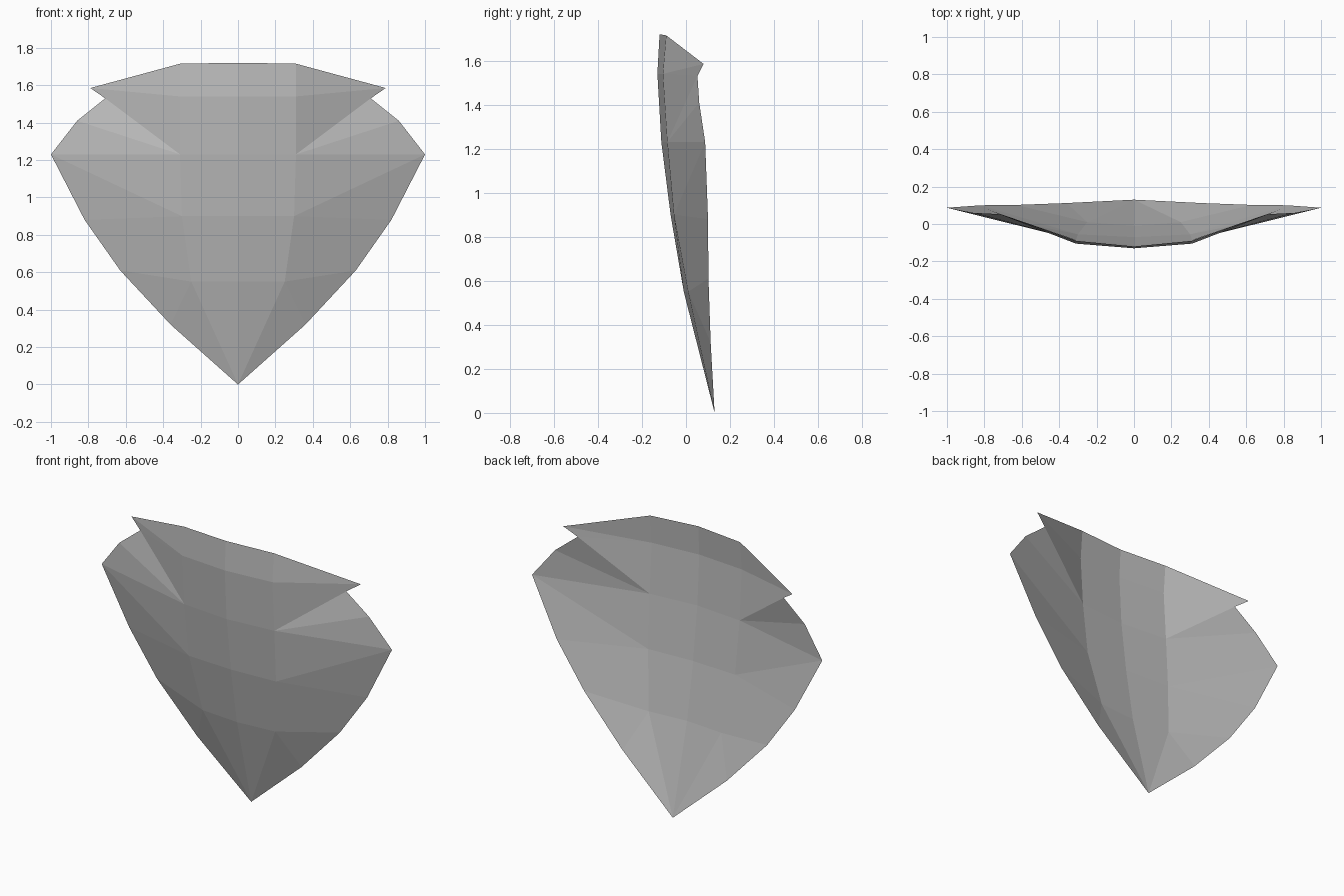
import bpy
import bmesh

cube = bpy.data.objects.get("Cube")
if cube:
    bpy.data.objects.remove(cube, do_unlink=True)

# Plain grey material
grey = bpy.data.materials.new("plain grey")
grey.use_nodes = True
colour = (0.5, 0.5, 0.5, 1)
grey.diffuse_color = colour
grey.node_tree.nodes["Principled BSDF"].inputs["Base Color"].default_value = colour

# Columns of the right-hand half, from the bottom point upwards
tip = (0, 0.13, 0)
centre = [(0, -0.01, 0.55), (0, -0.07, 0.9), (0, -0.112, 1.23),
          (0, -0.13, 1.54), (0, -0.12, 1.72)]
ridge = [(0.25, 0.01, 0.55), (0.3, -0.055, 0.9), (0.31, -0.085, 1.23),
         (0.31, -0.105, 1.54), (0.31, -0.09, 1.715)]
rim = [(0.36, 0.112, 0.32), (0.63, 0.102, 0.61), (0.82, 0.1, 0.88),
       (1, 0.087, 1.23), (0.86, 0.06, 1.41), (0.71, 0.052, 1.53),
       (0.79, 0.08, 1.585)]

bm = bmesh.new()
tip_v = bm.verts.new(tip)
c, r, e = ([bm.verts.new(p) for p in column] for column in (centre, ridge, rim))

# Middle band between the centre line and the ridge
bm.faces.new((tip_v, r[0], c[0]))
for i in range(4):
    bm.faces.new((c[i], r[i], r[i + 1], c[i + 1]))

# Side panels fanning from the ridge to the rim, then the pointed top flap
panels = [(tip_v, e[0], r[0]), (r[0], e[0], e[1]), (r[0], e[1], e[2], r[1]),
          (r[1], e[2], e[3]), (r[1], e[3], r[2]), (r[2], e[3], e[4]),
          (r[2], e[4], e[5]), (r[2], e[5], r[3]), (r[3], e[5], e[6]),
          (r[3], e[6], r[4])]
for panel in panels:
    bm.faces.new(panel)

# Mirror to the other half and weld along the centre line
half = bm.verts[:] + bm.edges[:] + bm.faces[:]
bmesh.ops.mirror(bm, geom=half, axis="X", merge_dist=0.001)
bmesh.ops.remove_doubles(bm, verts=bm.verts[:], dist=0.001)
bmesh.ops.recalc_face_normals(bm, faces=bm.faces[:])
front = sum(f.normal.y * f.calc_area() for f in bm.faces)
if front > 0:
    bmesh.ops.reverse_faces(bm, faces=bm.faces[:])

mesh = bpy.data.meshes.new("shield_plate")
bm.to_mesh(mesh)
bm.free()
mesh.materials.append(grey)
plate = bpy.data.objects.new("shield_plate", mesh)
bpy.context.collection.objects.link(plate)
